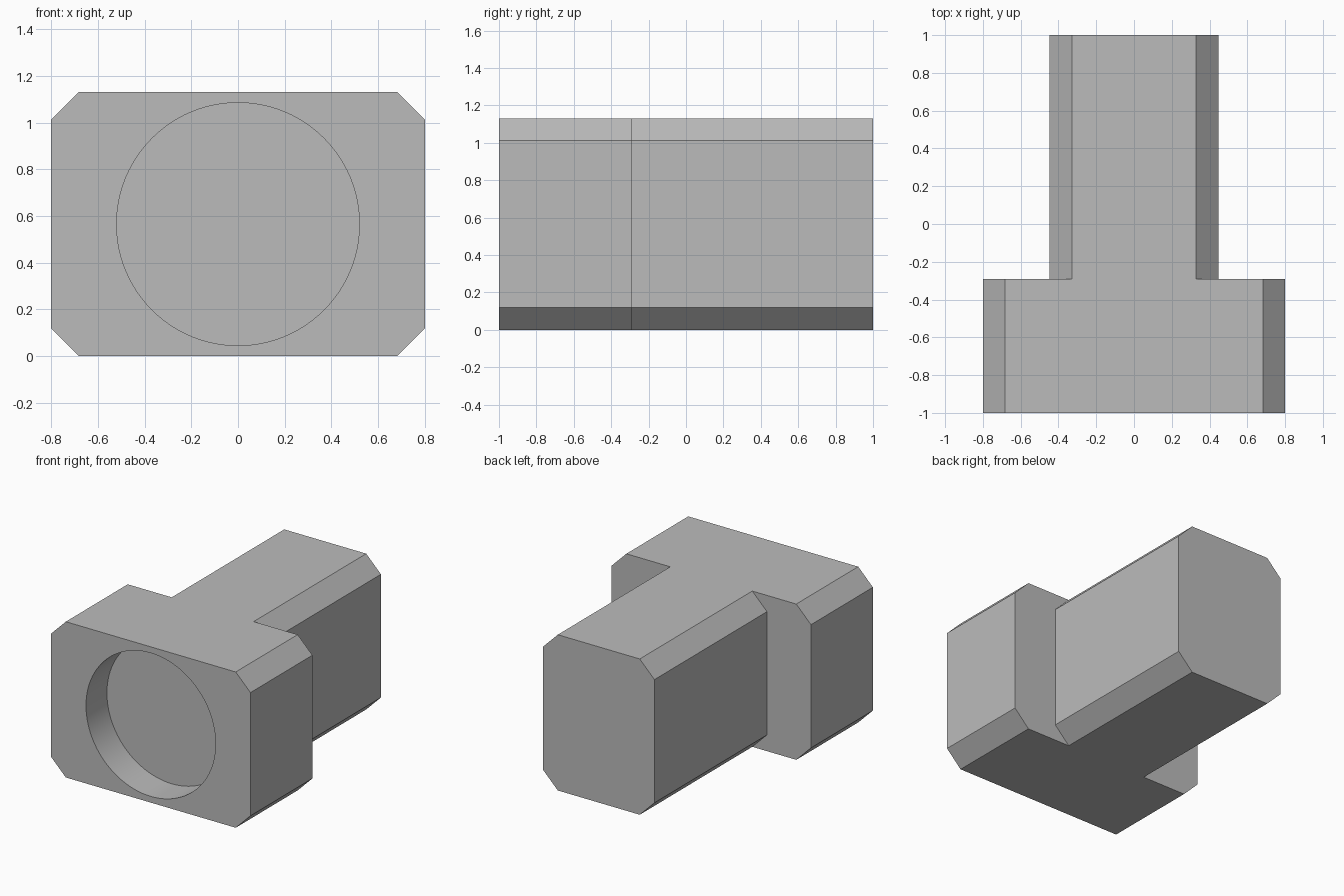
import bpy, bmesh, math
from mathutils import Matrix

if "Cube" in bpy.data.objects:
    bpy.data.objects.remove(bpy.data.objects["Cube"], do_unlink=True)

HEIGHT, CHAMFER, STEP_Y = 1.13, 0.118, -0.29

grey = bpy.data.materials.new("plain grey")
grey.use_nodes = True
grey.diffuse_color = (0.5, 0.5, 0.5, 1)
grey.node_tree.nodes["Principled BSDF"].inputs["Base Color"].default_value = (0.5, 0.5, 0.5, 1)


def finish(name, bm):
    bmesh.ops.recalc_face_normals(bm, faces=bm.faces)
    mesh = bpy.data.meshes.new(name)
    bm.to_mesh(mesh)
    bm.free()
    mesh.materials.append(grey)
    obj = bpy.data.objects.new(name, mesh)
    bpy.context.collection.objects.link(obj)
    return obj


def chamfered_block(name, half_width, y0, y1):
    """Octagonal profile extruded along y."""
    w, c, h = half_width, CHAMFER, HEIGHT
    right = [(w - c, 0), (w, c), (w, h - c), (w - c, h)]
    outline = right + [(-x, z) for x, z in reversed(right)]
    bm = bmesh.new()
    face = bm.faces.new([bm.verts.new((x, y0, z)) for x, z in outline])
    new = bmesh.ops.extrude_face_region(bm, geom=[face])["geom"]
    verts = [v for v in new if isinstance(v, bmesh.types.BMVert)]
    bmesh.ops.translate(bm, verts=verts, vec=(0, y1 - y0, 0))
    return finish(name, bm)


def boolean(target, tool, operation):
    mod = target.modifiers.new(operation.title(), 'BOOLEAN')
    mod.object, mod.operation, mod.solver = tool, operation, 'EXACT'
    bpy.context.view_layer.objects.active = target
    bpy.ops.object.modifier_apply(modifier=mod.name)
    bpy.data.objects.remove(tool, do_unlink=True)


# Wide head joined to the narrower rear stem
body = chamfered_block("t_shaped_body", 0.8, -1, STEP_Y)
boolean(body, chamfered_block("rear_stem", 0.447, STEP_Y - 0.1, 1), 'UNION')

# Shallow round recess in the front face
bm = bmesh.new()
bmesh.ops.create_cone(bm, cap_ends=True, segments=96, radius1=0.52, radius2=0.52, depth=0.48,
                      matrix=Matrix.Translation((0, -1, HEIGHT / 2)) @ Matrix.Rotation(math.pi / 2, 4, 'X'))
boolean(body, finish("recess_cutter", bm), 'DIFFERENCE')

# Smooth recess wall, crisp edges elsewhere
bpy.ops.object.select_all(action='DESELECT')
body.select_set(True)
bpy.context.view_layer.objects.active = body
bpy.ops.object.shade_smooth_by_angle(angle=math.radians(30))
